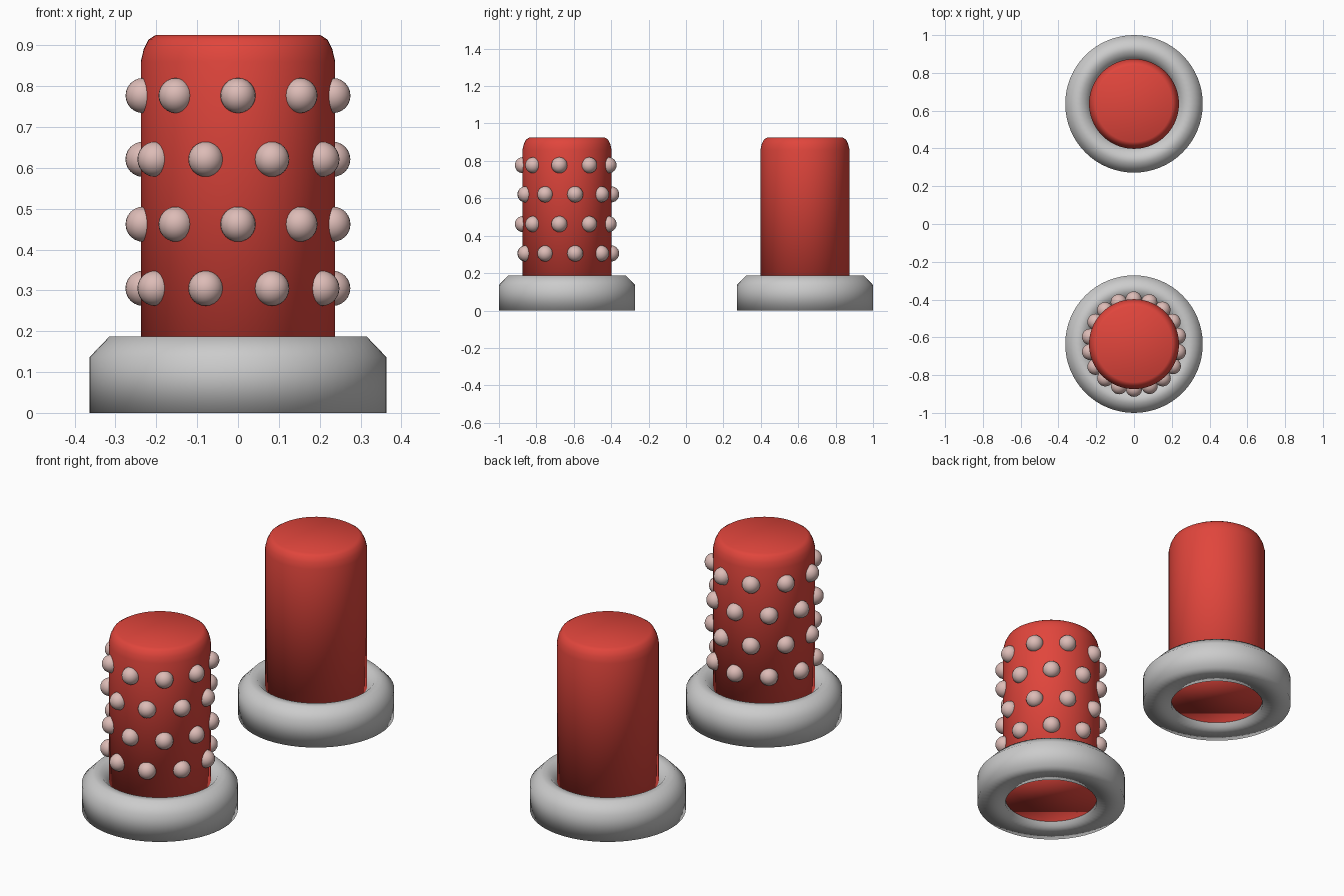
import bpy, bmesh
from math import sin, cos, pi, radians

if "Cube" in bpy.data.objects:
    bpy.data.objects.remove(bpy.data.objects["Cube"])

OFFSET = 0.636


def material(name, rgb):
    m = bpy.data.materials.new(name)
    m.diffuse_color = (*rgb, 1)
    m.use_nodes = True
    m.node_tree.nodes["Principled BSDF"].inputs["Base Color"].default_value = m.diffuse_color
    return m


RED = material("red", (0.75, 0.06, 0.045))
PINK = material("pale_pink", (0.72, 0.50, 0.47))


def finish(bm, name, y, mat=None):
    bmesh.ops.recalc_face_normals(bm, faces=bm.faces)
    me = bpy.data.meshes.new(name)
    bm.to_mesh(me)
    bm.free()
    me.shade_smooth()
    if mat:
        me.materials.append(mat)
    ob = bpy.data.objects.new(name, me)
    ob.location.y = y
    bpy.context.collection.objects.link(ob)
    return ob


def lathe(name, profile, y, mat=None, closed=False, segs=64):
    """Revolve (radius, z) points; closed profiles make rings, open ones get caps."""
    bm = bmesh.new()
    rings = [[bm.verts.new((r * cos(2 * pi * i / segs), r * sin(2 * pi * i / segs), z))
              for i in range(segs)] for r, z in profile]
    pairs = list(zip(rings, rings[1:]))
    if closed:
        pairs.append((rings[-1], rings[0]))
    for a, b in pairs:
        for i in range(segs):
            j = (i + 1) % segs
            bm.faces.new((a[i], a[j], b[j], b[i]))
    if not closed:
        bm.faces.new(rings[0])
        bm.faces.new(rings[-1])
    return finish(bm, name, y, mat)


COLLAR = [(0.225, 0), (0.364, 0), (0.364, 0.136), (0.315, 0.187),
          (0.274, 0.187), (0.225, 0.136)]
POST = [(0.238, 0.022), (0.238, 0.86), (0.231, 0.89), (0.219, 0.914), (0.202, 0.925)]

# Grey chamfered collar and red rounded post, twice
for side, y in (("front", -OFFSET), ("back", OFFSET)):
    lathe(side + "_collar", COLLAR, y, closed=True)
    lathe(side + "_post", POST, y, RED)

# Staggered rows of round studs on the front post
bm = bmesh.new()
for row, z in enumerate((0.777, 0.621, 0.462, 0.305)):
    for k in range(9):
        a = radians(40 * k + (20.5 if row % 2 else 0))
        ret = bmesh.ops.create_uvsphere(bm, u_segments=24, v_segments=12, radius=0.043)
        bmesh.ops.translate(bm, verts=ret["verts"], vec=(0.236 * sin(a), -0.236 * cos(a), z))
finish(bm, "front_post_studs", -OFFSET, PINK)
